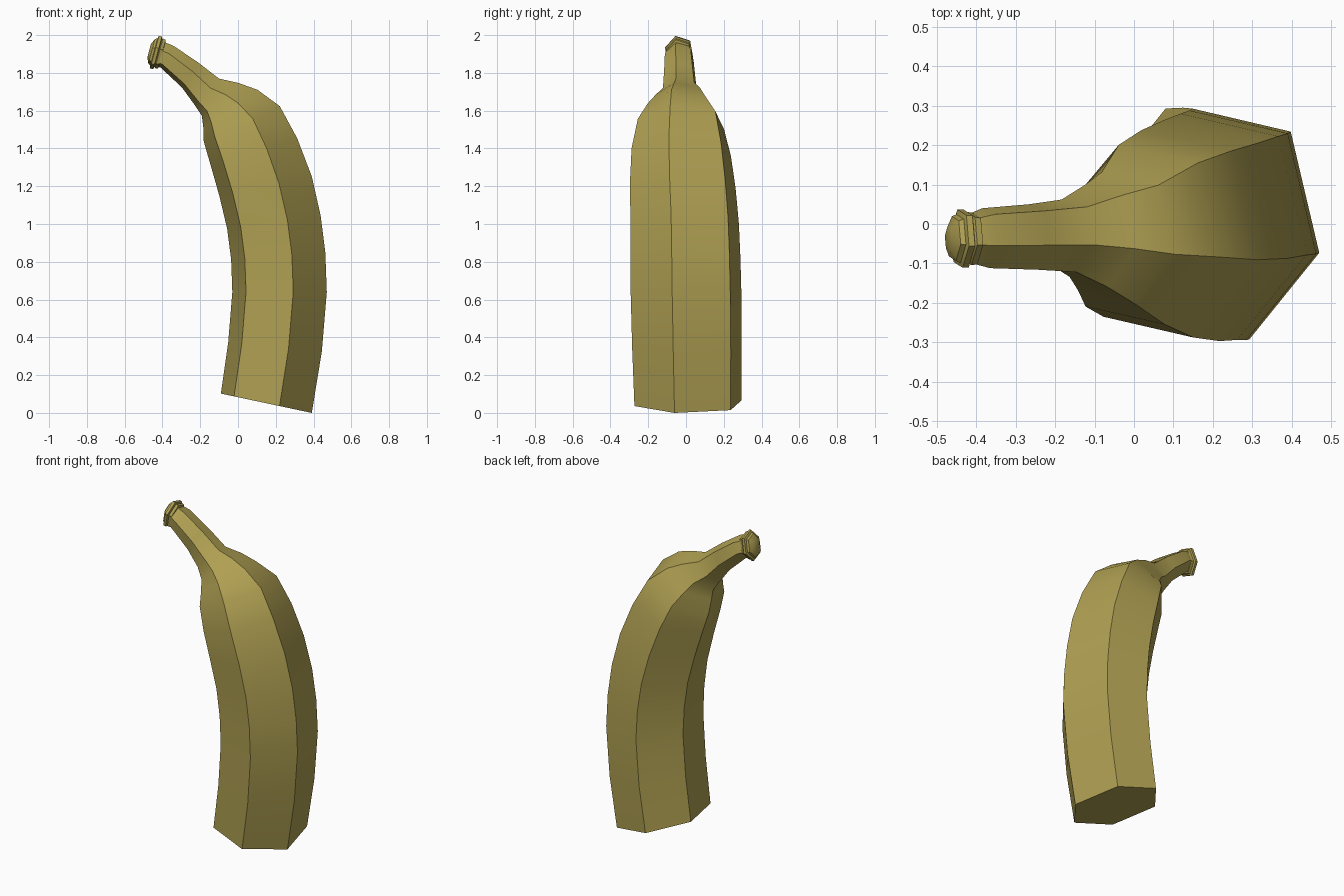
import bpy, bmesh, math

cube = bpy.data.objects.get("Cube")
if cube:
    bpy.data.objects.remove(cube, do_unlink=True)

# One colour for the whole fruit
peel = bpy.data.materials.new("olive yellow peel")
peel.use_nodes = True
colour = (0.43, 0.35, 0.085, 1)
peel.diffuse_color = colour
bsdf = next(n for n in peel.node_tree.nodes if n.type == 'BSDF_PRINCIPLED')
bsdf.inputs["Base Color"].default_value = colour

# Half of the six-sided cross-section; the other half is its point mirror
HALF = [(1, -0.25), (0.29, -1), (-0.71, -0.8)]
SECTION = HALF + [(-u, -v) for u, v in HALF]


def loft(name, stations):
    """Skin six-sided rings: centre x, y, z, tilt in degrees, half depth, half width."""
    bm = bmesh.new()
    rings = []
    for x, y, z, tilt, ru, rv in stations:
        c, s = math.cos(math.radians(tilt)), math.sin(math.radians(tilt))
        rings.append([bm.verts.new((x + u * ru * c, y + v * rv, z + u * ru * s))
                      for u, v in SECTION])
    for a, b in zip(rings, rings[1:]):
        for i in range(6):
            j = (i + 1) % 6
            bm.faces.new((a[i], a[j], b[j], b[i]))
    bm.faces.new(rings[0][::-1])
    bm.faces.new(rings[-1])
    bmesh.ops.recalc_face_normals(bm, faces=bm.faces)
    mesh = bpy.data.meshes.new(name)
    bm.to_mesh(mesh)
    bm.free()
    obj = bpy.data.objects.new(name, mesh)
    bpy.context.collection.objects.link(obj)
    mesh.materials.append(peel)
    bpy.ops.object.select_all(action='DESELECT')
    obj.select_set(True)
    bpy.context.view_layer.objects.active = obj
    bpy.ops.object.shade_smooth_by_angle(angle=math.radians(30))
    return obj


# Curved body, shoulder and stem
loft("banana_body", [
    (0.150, 0.010, 0.051, -12, 0.246, 0.283),
    (0.196, 0.005, 0.350, -6, 0.249, 0.290),
    (0.220, 0.000, 0.640, 0, 0.250, 0.293),
    (0.213, -0.003, 0.830, 4, 0.250, 0.291),
    (0.190, -0.007, 1.010, 8, 0.250, 0.287),
    (0.146, -0.017, 1.200, 12, 0.250, 0.280),
    (0.085, -0.025, 1.380, 18, 0.240, 0.263),
    (0.020, -0.027, 1.530, 25, 0.222, 0.228),
    (-0.040, -0.035, 1.610, 35, 0.175, 0.167),
    (-0.095, -0.030, 1.660, 42, 0.130, 0.130),
    (-0.165, -0.030, 1.700, 47, 0.095, 0.092),
    (-0.255, -0.033, 1.790, 58, 0.079, 0.083),
    (-0.375, -0.036, 1.885, 60, 0.067, 0.076),
    (-0.405, -0.037, 1.898, 72, 0.066, 0.066),
])

# Grooved collar at the stem tip: distance along its axis, radius
TILT = 75
ax, az = -math.sin(math.radians(TILT)), math.cos(math.radians(TILT))
collar = [(0, 0.064), (0.002, 0.074), (0.018, 0.077), (0.022, 0.070),
          (0.026, 0.084), (0.042, 0.084), (0.046, 0.070), (0.058, 0.064),
          (0.072, 0.034)]
loft("stem_tip", [(-0.401 + t * ax, -0.037, 1.899 + t * az, TILT, r * 1.06, r * 0.88)
                  for t, r in collar])
